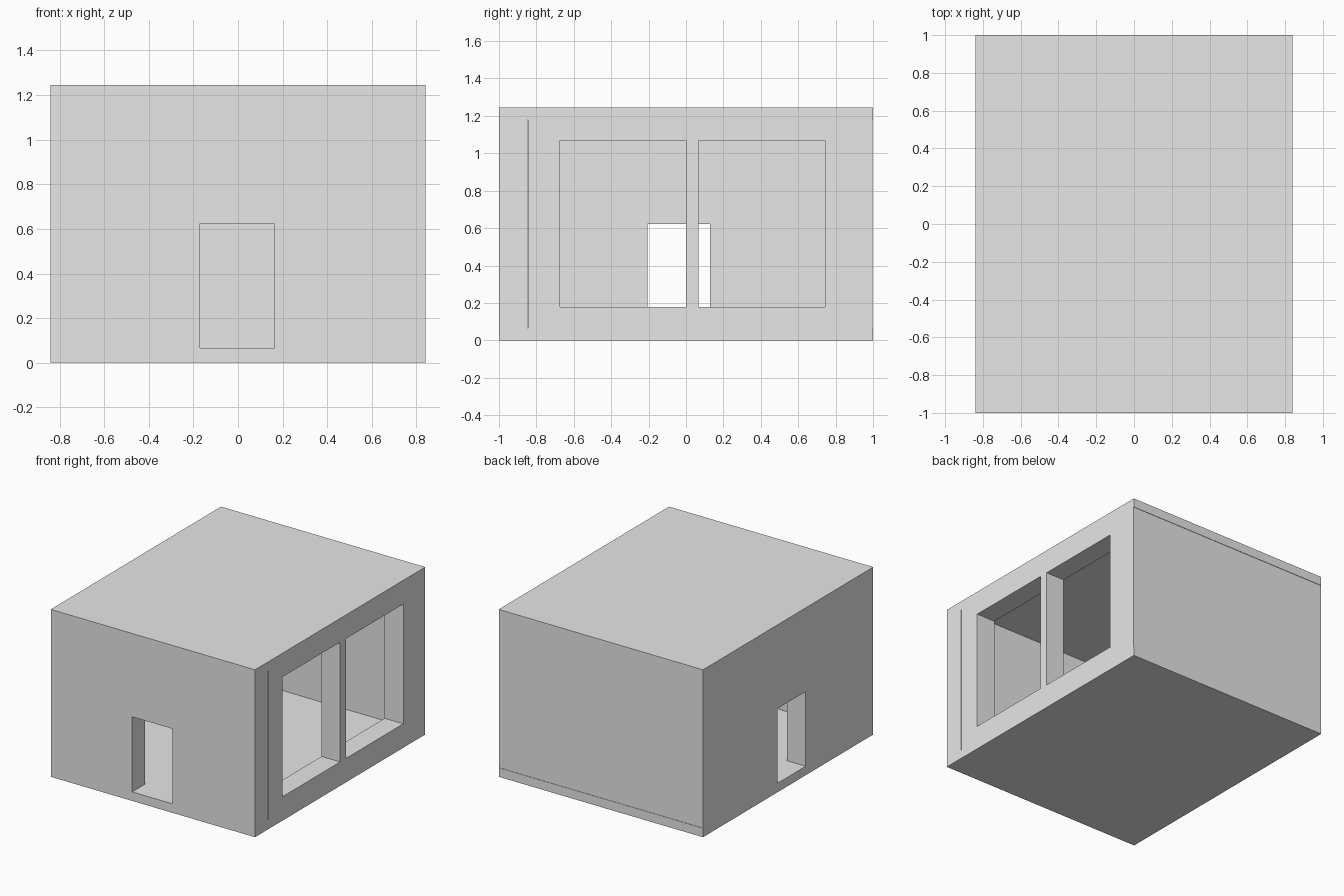
import bpy
import bmesh
from mathutils import Vector

cube = bpy.data.objects.get("Cube")
if cube:
    bpy.data.objects.remove(cube, do_unlink=True)

# One plain grey for the whole building
grey = bpy.data.materials.new("light_grey")
grey.use_nodes = True
grey.diffuse_color = (0.8, 0.8, 0.8, 1)
grey.node_tree.nodes["Principled BSDF"].inputs["Base Color"].default_value = (0.8, 0.8, 0.8, 1)

HALF_X, HALF_Y, HEIGHT = 0.84, 1.0, 1.245
SLAB = 0.067          # floor and roof thickness
THICK = 0.153         # front and side walls
SEAM = 0.003          # narrow joint between front and side walls
CEILING = HEIGHT - SLAB


def panel(name, axis, start, thick, across, up, openings=()):
    """Upright wall panel facing along axis, with rectangular openings (a0, a1, z0, z1)."""
    def place(a, z):
        return (start, a, z) if axis == 0 else (a, start, z)

    cuts_a = sorted(set(across) | {v for o in openings for v in o[:2]})
    cuts_z = sorted(set(up) | {v for o in openings for v in o[2:]})
    bm = bmesh.new()
    for a0, a1 in zip(cuts_a, cuts_a[1:]):
        for z0, z1 in zip(cuts_z, cuts_z[1:]):
            ma, mz = (a0 + a1) / 2, (z0 + z1) / 2
            if any(o[0] < ma < o[1] and o[2] < mz < o[3] for o in openings):
                continue
            corners = ((a0, z0), (a1, z0), (a1, z1), (a0, z1))
            bm.faces.new([bm.verts.new(place(a, z)) for a, z in corners])
    bmesh.ops.remove_doubles(bm, verts=bm.verts, dist=0.0001)

    # Give the flat outline its thickness
    result = bmesh.ops.extrude_face_region(bm, geom=bm.faces[:], use_keep_orig=True)
    moved = [g for g in result["geom"] if isinstance(g, bmesh.types.BMVert)]
    offset = Vector((thick, 0, 0)) if axis == 0 else Vector((0, thick, 0))
    bmesh.ops.translate(bm, verts=moved, vec=offset)
    bmesh.ops.recalc_face_normals(bm, faces=bm.faces[:])

    mesh = bpy.data.meshes.new(name)
    bm.to_mesh(mesh)
    bm.free()
    mesh.materials.append(grey)
    obj = bpy.data.objects.new(name, mesh)
    bpy.context.collection.objects.link(obj)
    return obj


# Floor and roof slabs
full_width = (-HALF_X, HALF_X)
panel("floor_slab", 1, -HALF_Y, 2 * HALF_Y, full_width, (0, SLAB))
panel("roof_slab", 1, -HALF_Y, 2 * HALF_Y, full_width, (CEILING, HEIGHT))

# Front wall with its doorway
wall_z = (SLAB, CEILING)
panel("front_wall", 1, -HALF_Y, THICK, full_width, wall_z,
      [(-0.17, 0.163, SLAB, 0.625)])

# Side walls: two large windows on the left, a doorway on the right
side_y = (-HALF_Y + THICK + SEAM, HALF_Y - SEAM)
panel("left_wall", 0, HALF_X - THICK, THICK, side_y, wall_z,
      [(-0.675, 0.0, 0.178, 1.068), (0.067, 0.742, 0.178, 1.068)])
panel("right_wall", 0, -HALF_X, THICK, side_y, wall_z,
      [(-0.207, 0.127, SLAB, 0.622)])

# Thinner back wall between the side walls
inner = HALF_X - THICK
panel("back_wall", 1, 0.905, HALF_Y - SEAM - 0.905, (-inner, inner), wall_z)
